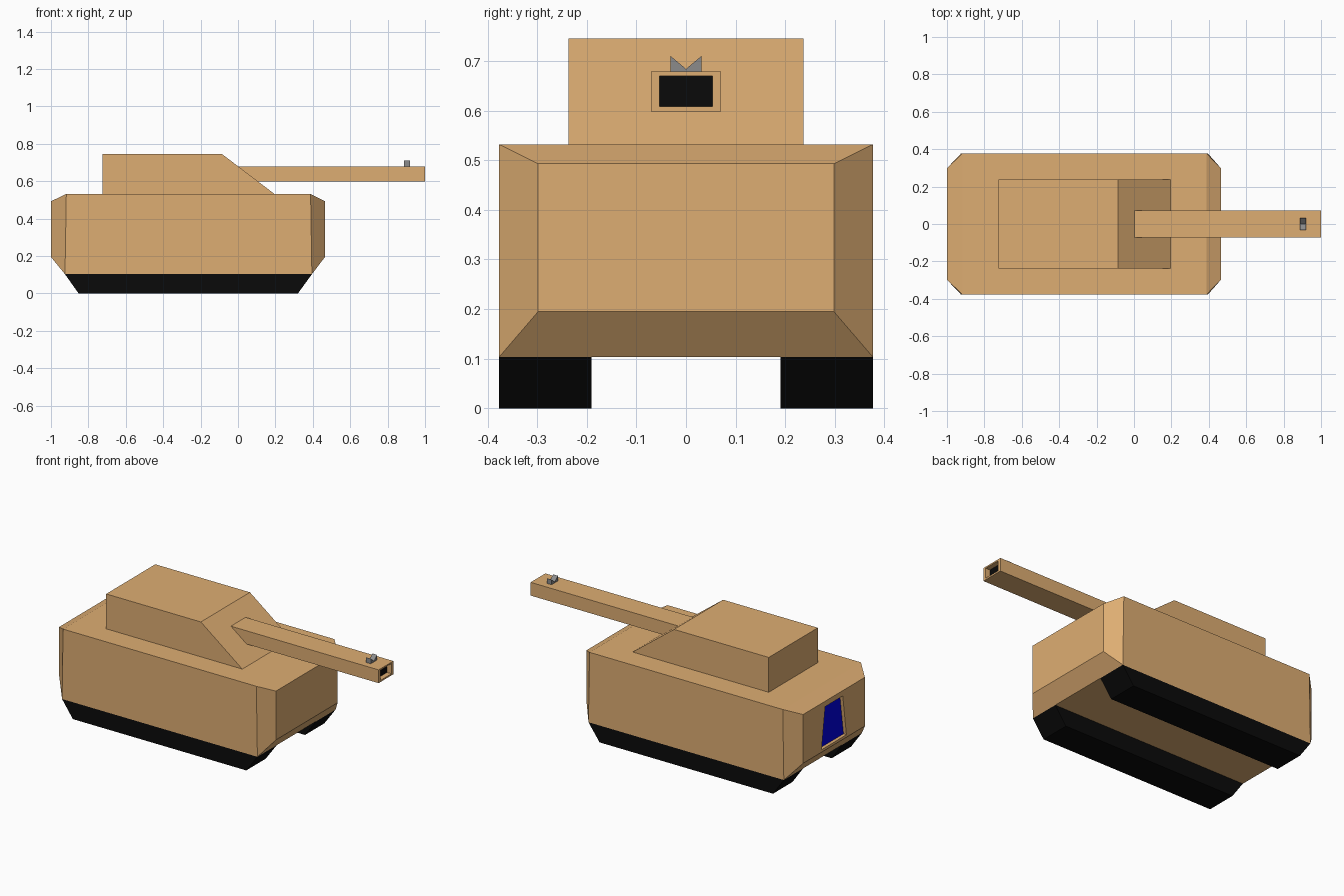
import bpy, bmesh
from mathutils import Vector

if "Cube" in bpy.data.objects:
    bpy.data.objects.remove(bpy.data.objects["Cube"])


def material(name, rgb):
    m = bpy.data.materials.new(name)
    m.diffuse_color = (*rgb, 1)
    m.use_nodes = True
    m.node_tree.nodes["Principled BSDF"].inputs["Base Color"].default_value = m.diffuse_color
    return m


TAN = material("sand tan", (0.73, 0.42, 0.17))
BLACK = material("black", (0.003, 0.003, 0.003))
BLUE = material("door blue", (0.0, 0.0, 0.75))
GREY = material("sight grey", (0.26, 0.26, 0.26))


def loft(rings):
    """Closed solid through rings of equal point count."""
    bm = bmesh.new()
    vs = [[bm.verts.new(p) for p in ring] for ring in rings]
    n = len(vs[0])
    bm.faces.new(vs[0])
    bm.faces.new(vs[-1])
    for a, b in zip(vs, vs[1:]):
        for i in range(n):
            j = (i + 1) % n
            bm.faces.new((a[i], a[j], b[j], b[i]))
    bmesh.ops.recalc_face_normals(bm, faces=bm.faces)
    return bm


def profile(points, y0, y1):
    """Side profile (x, z) extruded from y0 to y1."""
    return loft([[(x, y, z) for x, z in points] for y in (y0, y1)])


def rect(xb, xt, hy, z0, z1):
    return [(xb, -hy, z0), (xb, hy, z0), (xt, hy, z1), (xt, -hy, z1)]


def recess(bm, side, hb, ht, z0, z1, depth):
    """Sink a trapezoid pocket into the end face on the given x side."""
    bm.normal_update()
    face = max(bm.faces, key=lambda f: side * f.calc_center_median().x)
    bmesh.ops.inset_individual(bm, faces=[face], thickness=0.005)
    mid = face.calc_center_median().z
    for v in face.verts:
        top = v.co.z > mid
        h = ht if top else hb
        v.co.y = h if v.co.y > 0 else -h
        v.co.z = z1 if top else z0
    floor = bmesh.ops.extrude_discrete_faces(bm, faces=[face])["faces"][0]
    bmesh.ops.translate(bm, verts=floor.verts, vec=Vector((-side * depth, 0, 0)))
    floor.material_index = 1


def finish(bm, name, *mats):
    me = bpy.data.meshes.new(name)
    bm.to_mesh(me)
    bm.free()
    for m in mats:
        me.materials.append(m)
    bpy.context.collection.objects.link(bpy.data.objects.new(name, me))


# Hull with chamfered ends and a recessed rear door
hull = loft([rect(-1, -1, 0.298, 0.195, 0.493),
             rect(-0.925, -0.918, 0.377, 0.103, 0.532),
             rect(0.395, 0.388, 0.377, 0.103, 0.532),
             rect(0.465, 0.465, 0.298, 0.195, 0.493)])
recess(hull, -1, 0.12, 0.085, 0.21, 0.46, 0.02)
finish(hull, "hull", TAN, BLUE)

# Tracks
for s, side in ((-1, "right"), (1, "left")):
    finish(profile([(-0.925, 0.103), (-0.852, 0), (0.32, 0), (0.395, 0.103)],
                   s * 0.19, s * 0.377), side + "_track", BLACK)

# Turret with sloped front
finish(profile([(-0.725, 0.532), (0.195, 0.532), (-0.085, 0.745), (-0.725, 0.745)],
               -0.237, 0.237), "turret", TAN)

# Gun barrel with hollow muzzle
barrel = loft([rect(0, 0, 0.071, 0.598, 0.679), rect(1, 1, 0.071, 0.598, 0.679)])
recess(barrel, 1, 0.053, 0.053, 0.608, 0.67, 0.03)
finish(barrel, "barrel", TAN, BLACK)

# Notched gun sight
notch = [(-0.031, 0.679), (0.031, 0.679), (0.031, 0.71), (0, 0.684), (-0.031, 0.71)]
finish(loft([[(x, y, z) for y, z in notch] for x in (0.887, 0.919)]), "gun_sight", GREY)
